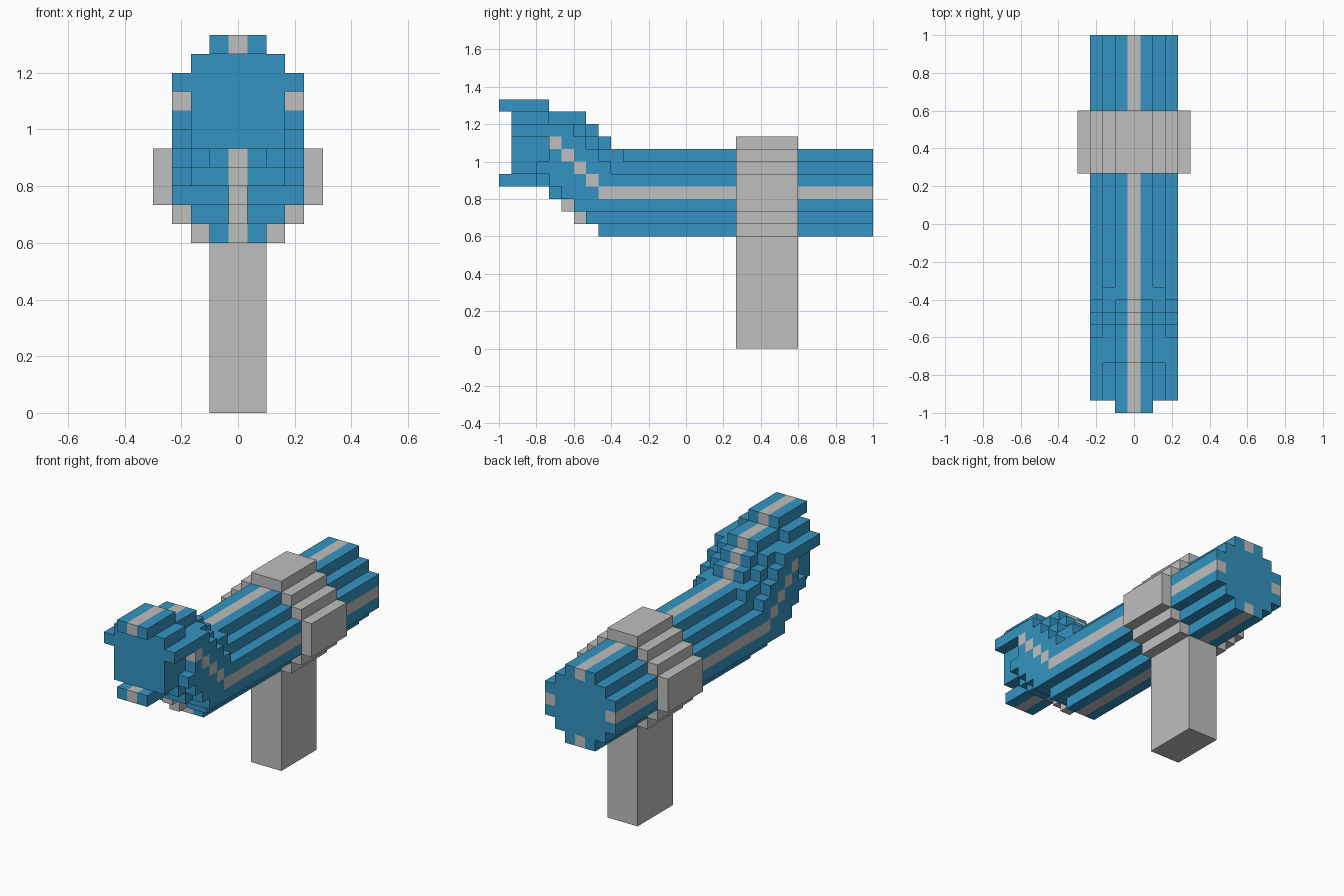
import bpy
import bmesh
import math
from mathutils import Vector

if "Cube" in bpy.data.objects:
    bpy.data.objects.remove(bpy.data.objects["Cube"], do_unlink=True)

U = 1 / 15      # edge of one block
LENGTH = 30     # blocks along y


def material(name, color):
    mat = bpy.data.materials.new(name)
    mat.use_nodes = True
    mat.diffuse_color = (*color, 1)
    mat.node_tree.nodes["Principled BSDF"].inputs["Base Color"].default_value = (*color, 1)
    return mat


BLUE = material("blue", (0.034, 0.295, 0.535))
GREY = material("light_grey", (0.515, 0.52, 0.515))


def block_object(name, cells, mats):
    """Skin a {(x, y, z): material index} set of blocks, outer faces only."""
    bm = bmesh.new()
    for cell, index in cells.items():
        for axis in range(3):
            for sign in (-1, 1):
                near = list(cell)
                near[axis] += sign
                if tuple(near) in cells:
                    continue
                n, a, b = Vector(), Vector(), Vector()
                n[axis], a[(axis + 1) % 3], b[(axis + 2) % 3] = sign, 1, sign
                mid = Vector((cell[0], cell[1] + 0.5 - LENGTH / 2, cell[2] + 0.5)) + n / 2
                quad = [(mid + a * s / 2 + b * t / 2) * U
                        for s, t in ((-1, -1), (1, -1), (1, 1), (-1, 1))]
                face = bm.faces.new([bm.verts.new(p) for p in quad])
                face.material_index = index
    bmesh.ops.remove_doubles(bm, verts=bm.verts, dist=U / 100)
    # merge flat runs of blocks, keeping colour borders
    bmesh.ops.dissolve_limit(bm, angle_limit=math.radians(1), verts=bm.verts,
                             edges=bm.edges, delimit={'MATERIAL'})
    mesh = bpy.data.meshes.new(name)
    bm.to_mesh(mesh)
    bm.free()
    for mat in mats:
        mesh.materials.append(mat)
    obj = bpy.data.objects.new(name, mesh)
    bpy.context.collection.objects.link(obj)
    return obj


def step(table, y):
    """Value of the last (start, value) pair reached at y."""
    return [v for start, v in table if start <= y][-1]


# Stepped upper and lower outlines of the bent tube, by distance from the middle
TOP = {
    0: [(1, 19), (4, 18), (7, 17), (8, 16), (9, 15)],
    1: [(1, 19), (4, 18), (7, 17), (8, 16), (9, 15)],
    2: [(1, 18), (4, 17), (7, 16), (8, 15), (10, 14)],
    3: [(4, 17), (6, 16), (7, 15), (8, 14), (9, 13)],
}
BOTTOM = {
    0: [(1, 13), (4, 12), (5, 11), (6, 10), (8, 9)],
    1: [(1, 13), (4, 12), (6, 11), (7, 10), (8, 9)],
    2: [(1, 14), (3, 13), (4, 12), (6, 11), (7, 10)],
    3: [(4, 13), (5, 12), (6, 11)],
}

# Tube with its raised front end and four grey stripes
tube = {}
for x in range(-3, 4):
    d = abs(x)
    for y in range(TOP[d][0][0], LENGTH):
        low, high = step(BOTTOM[d], y), step(TOP[d], y)
        for z in range(low, high + 1):
            stripe = (d == 0 and z in (low, high)) or (d == 3 and z == max(12, 20 - y))
            tube[x, y, z] = int(stripe)

# Lips above, below and beside the front face
for x in (-1, 0, 1):
    for z in (13, 19):
        tube[x, 0, z] = int(x == 0)
for x in (-3, 3):
    tube[x, 3, 14] = 0
    for y in (1, 2, 3):
        tube[x, y, 17] = 0
block_object("bent_tube", tube, [BLUE, GREY])

# Stepped round collar
collar = {(x, y, 12 + z): 0
          for x in range(-4, 5) for z in range(-4, 5) for y in range(19, 24)
          if abs(x) + abs(z) <= 5}
block_object("collar", collar, [GREY])

# Square handle under the collar
handle = {(x, y, z): 0 for x in (-1, 0, 1) for y in range(19, 24) for z in range(8)}
block_object("handle", handle, [GREY])
